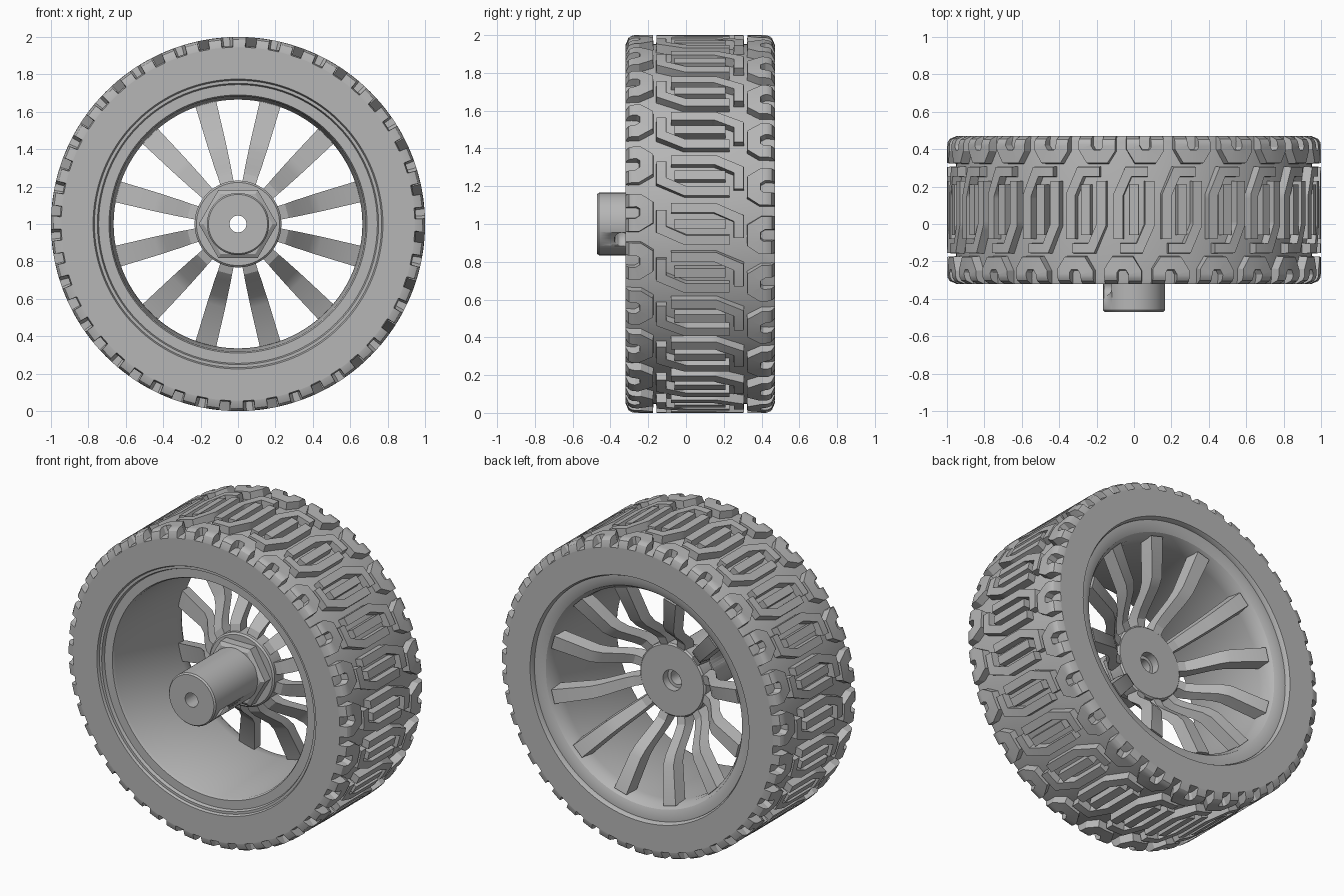
import bpy, bmesh, math
from mathutils import Vector, Matrix

cube = bpy.data.objects.get("Cube")
if cube:
    bpy.data.objects.remove(cube, do_unlink=True)

CENTRE = Vector((0, 0, 1))
MID_Y = 0.075          # middle of the tyre width
CELLS = 24             # tread repeats
PITCH = math.tau / CELLS
GREY = (0.47, 0.47, 0.47, 1)

grey = bpy.data.materials.new("plain_grey")
grey.use_nodes = True
grey.diffuse_color = GREY
grey.node_tree.nodes["Principled BSDF"].inputs["Base Color"].default_value = GREY


def finish(bm, name, angle=30):
    bmesh.ops.recalc_face_normals(bm, faces=bm.faces)
    mesh = bpy.data.meshes.new(name)
    bm.to_mesh(mesh)
    bm.free()
    mesh.materials.append(grey)
    ob = bpy.data.objects.new(name, mesh)
    bpy.context.collection.objects.link(ob)
    bpy.ops.object.select_all(action='DESELECT')
    ob.select_set(True)
    bpy.context.view_layer.objects.active = ob
    bpy.ops.object.shade_smooth_by_angle(angle=math.radians(angle))
    return ob


def lathe(name, profile, sides=96):
    """Turn a closed (radius, y) profile about the wheel axis."""
    bm = bmesh.new()
    rings = []
    for i in range(sides):
        a = math.tau * i / sides
        rings.append([bm.verts.new(CENTRE + Vector((r * math.cos(a), y, r * math.sin(a))))
                      for r, y in profile])
    n = len(profile)
    for i in range(sides):
        p, q = rings[i], rings[(i + 1) % sides]
        for j in range(n):
            k = (j + 1) % n
            bm.faces.new((p[j], p[k], q[k], q[j]))
    return finish(bm, name)


def bridge(bm, sections):
    """Skin four-cornered sections into a capped bar."""
    for a, b in zip(sections, sections[1:]):
        for j in range(4):
            k = (j + 1) % 4
            bm.faces.new((a[j], a[k], b[k], b[j]))
    bm.faces.new(sections[0])
    bm.faces.new(sections[-1])


# Tyre carcass and rim
lathe("tyre_body", [(0.765, -0.30), (0.775, -0.32), (0.945, -0.32), (0.952, -0.29),
                    (0.952, 0.44), (0.945, 0.47), (0.775, 0.47), (0.765, 0.45)], 144)
lathe("rim", [(0.77, -0.305), (0.752, -0.305), (0.745, -0.285), (0.69, -0.285),
              (0.682, -0.27), (0.665, 0.33), (0.672, 0.39), (0.695, 0.425),
              (0.73, 0.44), (0.77, 0.44)])

# Hub, hexagonal collar and hollow shaft
lathe("hub_disc", [(0.1, 0.03), (0.222, 0.03), (0.232, 0.04), (0.232, 0.13),
                   (0.222, 0.14), (0.065, 0.14), (0.065, 0.085), (0.1, 0.085)])
lathe("hex_collar", [(0.1, -0.04), (0.185, -0.04), (0.21, -0.025),
                     (0.21, 0.04), (0.1, 0.04)], 6)
shaft = lathe("shaft", [(0.045, -0.47), (0.158, -0.47), (0.166, -0.46),
                        (0.166, 0.09), (0.045, 0.09)])

# Cross hole for the set screw
bm = bmesh.new()
tilt = Matrix.Rotation(math.radians(120), 4, 'Y')
bmesh.ops.create_cone(bm, cap_ends=True, segments=32, radius1=0.04, radius2=0.04, depth=0.5,
                      matrix=Matrix.Translation((0, -0.34, 1)) @ tilt)
cutter = finish(bm, "screw_hole_cutter")
cutter.hide_render = True
cut = shaft.modifiers.new("screw_hole", 'BOOLEAN')
cut.operation = 'DIFFERENCE'
cut.solver = 'EXACT'
cut.object = cutter
bpy.context.view_layer.objects.active = shaft
bpy.ops.object.modifier_apply(modifier=cut.name)
bpy.data.objects.remove(cutter, do_unlink=True)

# Twelve dished spokes: radius, back face y, width
SPOKE = [(0.19, 0.125, 0.07), (0.27, 0.15, 0.078), (0.31, 0.19, 0.085),
         (0.40, 0.305, 0.095), (0.45, 0.345, 0.1), (0.675, 0.415, 0.115)]
bm = bmesh.new()
for i in range(12):
    a = math.radians(15 + 30 * i)
    out = Vector((math.cos(a), 0, math.sin(a)))
    side = Vector((-math.sin(a), 0, math.cos(a)))
    sections = []
    for r, y, w in SPOKE:
        c = CENTRE + out * r
        thick = 0.08
        sections.append([bm.verts.new(c + side * (s * w) + Vector((0, yy, 0)))
                         for s, yy in ((-0.5, y - thick), (0.5, y - thick),
                                       (0.38, y), (-0.38, y))])
    bridge(bm, sections)
finish(bm, "spokes", 25)


def tread_radius(w):
    """Outer radius of the tread, rounded off at the shoulders."""
    d = max(0, abs(w) - 0.345)
    return 0.95 + math.sqrt(max(0, 0.05 ** 2 - d * d))


def subdivide(path, step=0.02):
    pts = [Vector(path[0])]
    for a, b in zip(path, path[1:]):
        a, b = Vector(a), Vector(b)
        n = max(1, math.ceil((b - a).length / step))
        pts += [a.lerp(b, i / n) for i in range(1, n + 1)]
    return pts


def tread_bar(bm, path, width, turn):
    """Raised bar along an unrolled (arc, axial) path, wrapped on the tyre."""
    pts = subdivide(path)
    sections = []
    for i, p in enumerate(pts):
        d0 = (p - pts[max(i - 1, 0)]).normalized()
        d1 = (pts[min(i + 1, len(pts) - 1)] - p).normalized()
        d = (d0 + d1).normalized()
        ref = d1 if d1.length else d0
        half = width / 2 / max(0.5, d.dot(ref))
        normal = Vector((-d.y, d.x))
        corners = []
        for s, top in ((-1, False), (1, False), (1, True), (-1, True)):
            q = p + normal * (s * half * (0.92 if top else 1.04))
            w = max(-0.395, min(0.395, q.y))
            r = tread_radius(w) if top else 0.94
            a = q.x + turn
            corners.append(bm.verts.new(CENTRE + Vector((r * math.sin(a), w + MID_Y,
                                                         r * math.cos(a)))))
        sections.append(corners)
    bridge(bm, sections)


# Tread: interlocking centre hooks and open shoulder loops
HOOK = [(-0.085, -0.155), (-0.085, 0.08), (-0.03, 0.205), (0.075, 0.205)]
LINK = [(0, -0.135), (0, 0.135)]
LOOP = [(-0.066, 0.395), (-0.066, 0.335), (-0.035, 0.285), (0.04, 0.285),
        (0.066, 0.325), (0.066, 0.395)]


def half_turn(path):
    return [(-u, -w) for u, w in path]


centre, shoulder = bmesh.new(), bmesh.new()
for i in range(CELLS):
    turn = i * PITCH
    tread_bar(centre, HOOK, 0.055, turn)
    tread_bar(centre, half_turn(HOOK), 0.055, turn)
    tread_bar(centre, LINK, 0.055, turn)
    tread_bar(shoulder, LOOP, 0.075, turn + 0.06)
    tread_bar(shoulder, half_turn(LOOP), 0.075, turn - 0.06)
finish(centre, "centre_tread", 30)
finish(shoulder, "shoulder_tread", 30)
